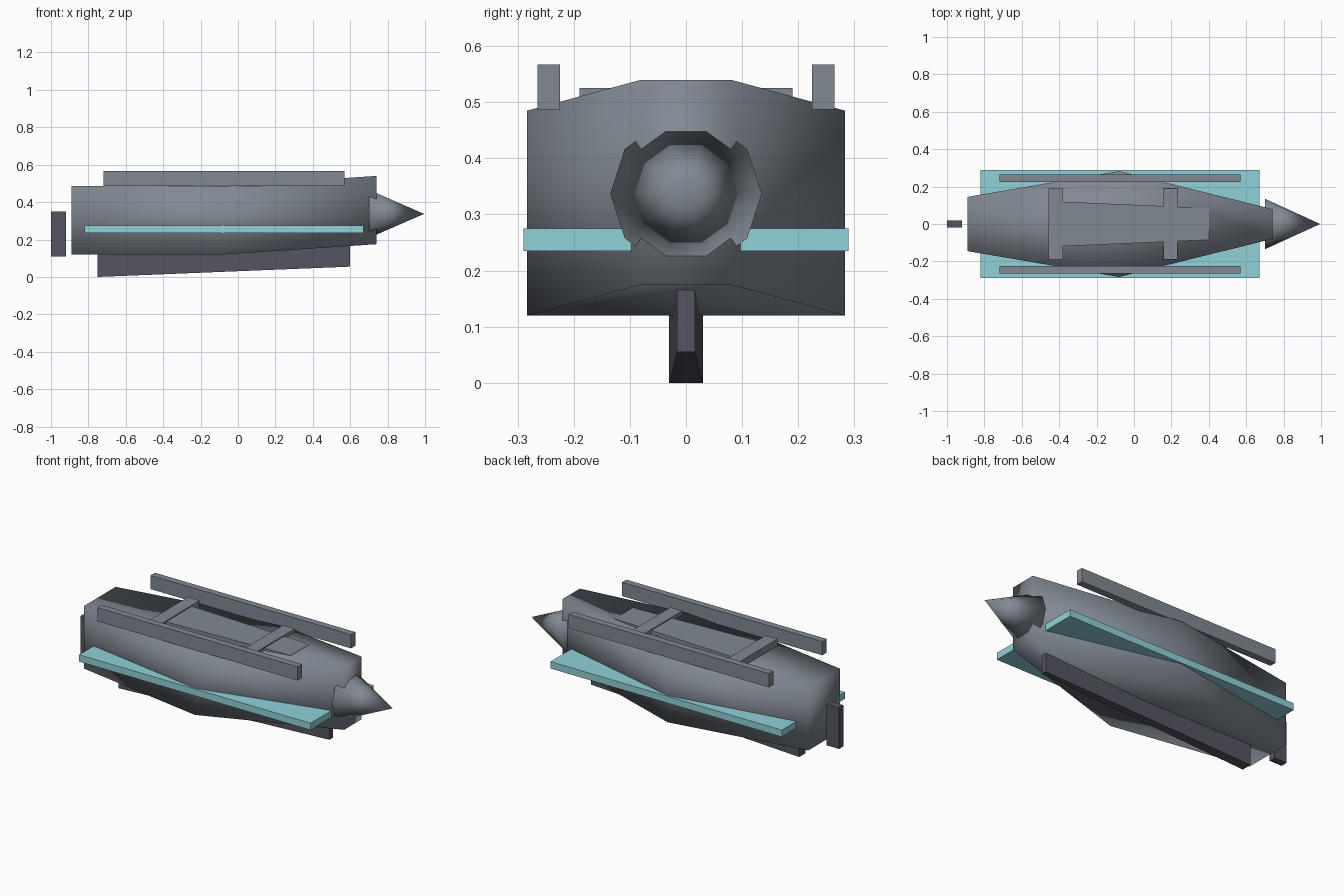
import bpy, bmesh, math

if "Cube" in bpy.data.objects:
    bpy.data.objects.remove(bpy.data.objects["Cube"])


def material(name, rgb):
    m = bpy.data.materials.new(name)
    m.diffuse_color = (*rgb, 1)
    m.use_nodes = True
    m.node_tree.nodes["Principled BSDF"].inputs["Base Color"].default_value = m.diffuse_color
    return m


GREY = material("hull_grey", (0.22, 0.25, 0.29))
DARK = material("keel_dark", (0.09, 0.09, 0.12))
WATER = material("pale_cyan", (0.28, 0.64, 0.70))


def loft(name, rings, mat, smooth=False):
    """Skin a list of matching rings and cap both ends."""
    bm = bmesh.new()
    rows = [[bm.verts.new(p) for p in ring] for ring in rings]
    n = len(rows[0])
    for a, b in zip(rows, rows[1:]):
        for i in range(n):
            j = (i + 1) % n
            bm.faces.new((a[i], a[j], b[j], b[i]))
    bm.faces.new(rows[0])
    bm.faces.new(rows[-1])
    bmesh.ops.recalc_face_normals(bm, faces=bm.faces)
    for f in bm.faces:
        f.smooth = smooth
    me = bpy.data.meshes.new(name)
    bm.to_mesh(me)
    bm.free()
    ob = bpy.data.objects.new(name, me)
    bpy.context.collection.objects.link(ob)
    me.materials.append(mat)
    return ob


def section(x, half, z0, z1, y=0):
    return [(x, y - half, z0), (x, y + half, z0), (x, y + half, z1), (x, y - half, z1)]


def box(name, x0, x1, half, z0, z1, mat, y=0):
    return loft(name, [section(x0, half, z0, z1, y), section(x1, half, z0, z1, y)], mat)


# Hull: three rectangular stations, rising at the bow
loft("hull", [section(-0.89, 0.145, 0.12, 0.485),
              section(-0.08, 0.283, 0.12, 0.485),
              section(0.74, 0.08, 0.175, 0.54)], GREY, smooth=True)

# Bow cone: ten sides, smooth over its base edge
bm = bmesh.new()
ring = [bm.verts.new((0.70, 0.135 * math.cos(i * math.tau / 10),
                      0.337 + 0.135 * math.sin(i * math.tau / 10))) for i in range(10)]
tip = bm.verts.new((0.995, 0, 0.337))
for i in range(10):
    bm.faces.new((ring[i], ring[(i + 1) % 10], tip))
bm.faces.new(ring)
bmesh.ops.recalc_face_normals(bm, faces=bm.faces)
for f in bm.faces:
    f.smooth = True
me = bpy.data.meshes.new("bow_cone")
bm.to_mesh(me)
bm.free()
me.materials.append(GREY)
bpy.context.collection.objects.link(bpy.data.objects.new("bow_cone", me))

# Tapered keel and rudder
loft("keel", [section(-0.75, 0.03, 0.0, 0.14), section(0.60, 0.016, 0.055, 0.18)], DARK)
box("rudder", -1.0, -0.92, 0.02, 0.11, 0.35, DARK)

# Waterline plate
box("waterline_plate", -0.82, 0.67, 0.29, 0.235, 0.275, WATER)

# Tapered deck panel between the seats
loft("deck_panel", [section(-0.40, 0.12, 0.46, 0.519),
                    section(0.40, 0.085, 0.46, 0.519)], GREY)

# Side rails
for side, label in ((-1, "front"), (1, "back")):
    box(label + "_rail", -0.72, 0.57, 0.02, 0.487, 0.567, GREY, y=side * 0.245)

# Cross seats
for x, label in ((-0.418, "stern"), (0.195, "bow")):
    box(label + "_seat", x - 0.038, x + 0.038, 0.19, 0.485, 0.525, GREY)
